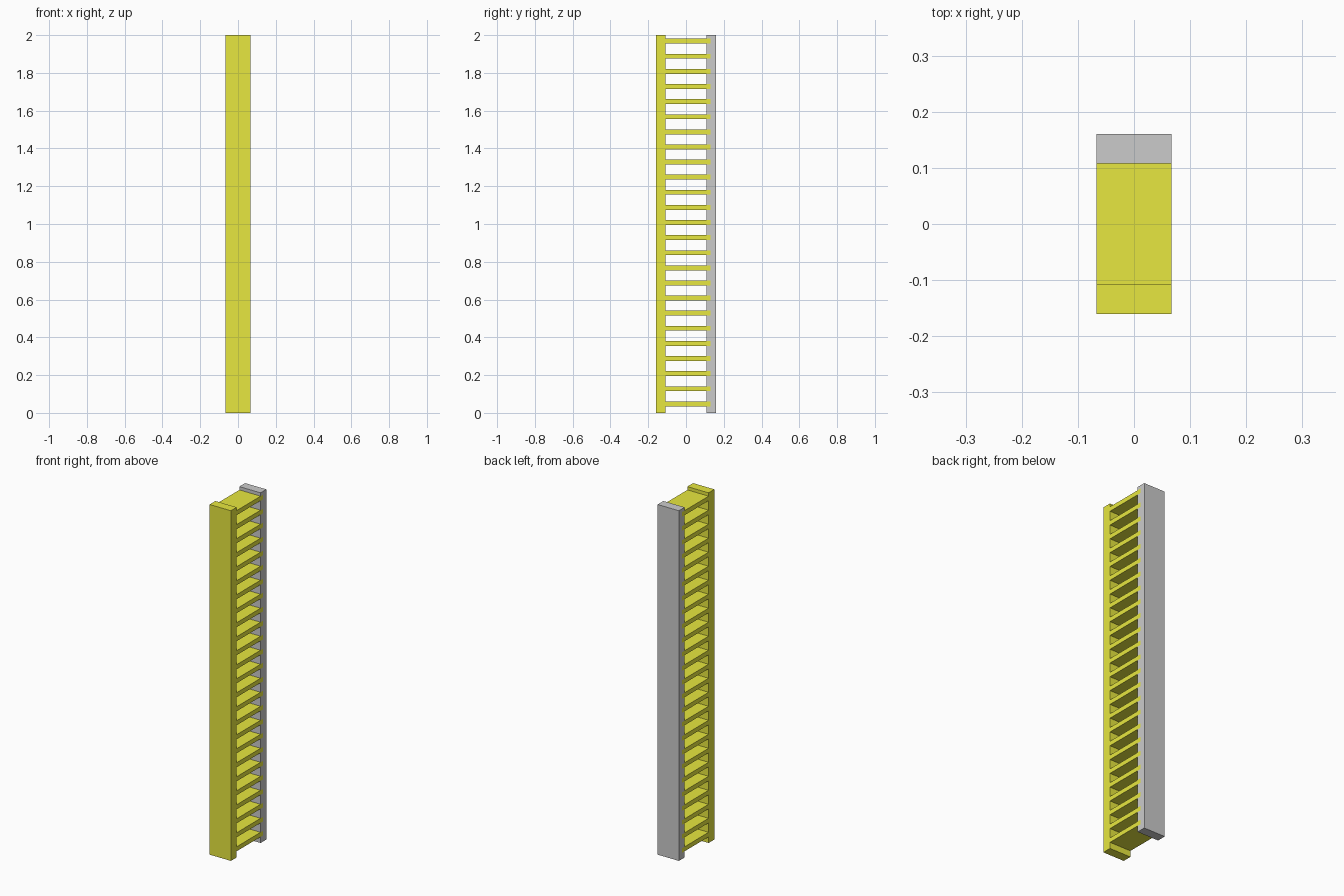
import bpy, bmesh

if "Cube" in bpy.data.objects:
    bpy.data.objects.remove(bpy.data.objects["Cube"])

HALF_W = 0.067          # half width along x
OUTER, INNER = 0.16, 0.108
TIP = 0.13              # depth the slats reach into the back rail
HEIGHT = 2.0
COUNT, FIRST, PITCH, THICK = 25, 0.048, 0.08, 0.026

yellow = bpy.data.materials.new("yellow")
yellow.diffuse_color = (0.8, 0.8, 0.05, 1)
yellow.use_nodes = True
yellow.node_tree.nodes["Principled BSDF"].inputs["Base Color"].default_value = yellow.diffuse_color


def extrude_profile(name, points, material=None):
    """Extrude a closed (y, z) outline across the full width in x."""
    bm = bmesh.new()
    face = bm.faces.new([bm.verts.new((-HALF_W, y, z)) for y, z in points])
    new = bmesh.ops.extrude_face_region(bm, geom=[face])["geom"]
    verts = [g for g in new if isinstance(g, bmesh.types.BMVert)]
    bmesh.ops.translate(bm, verts=verts, vec=(2 * HALF_W, 0, 0))
    bmesh.ops.recalc_face_normals(bm, faces=bm.faces)
    mesh = bpy.data.meshes.new(name)
    bm.to_mesh(mesh)
    bm.free()
    obj = bpy.data.objects.new(name, mesh)
    bpy.context.collection.objects.link(obj)
    if material:
        mesh.materials.append(material)
    return obj


def rect(y0, y1, z0, z1):
    return [(y0, z0), (y1, z0), (y1, z1), (y0, z1)]


# Front rail
extrude_profile("front_rail", rect(-OUTER, -INNER, 0, HEIGHT), yellow)

# Slats: one slat repeated up the rail
slats = extrude_profile(
    "slats", rect(-INNER, TIP, FIRST - THICK / 2, FIRST + THICK / 2), yellow)
array = slats.modifiers.new("repeat", "ARRAY")
array.count = COUNT
array.use_relative_offset = False
array.use_constant_offset = True
array.constant_offset_displace = (0, 0, PITCH)

# Back rail: slotted on its inner side to receive the slats
outline = [(INNER, HEIGHT), (OUTER, HEIGHT), (OUTER, 0), (INNER, 0)]
for i in range(COUNT):
    low = FIRST + i * PITCH - THICK / 2
    high = low + THICK
    outline += [(INNER, low), (TIP, low), (TIP, high), (INNER, high)]
extrude_profile("back_rail", outline)
